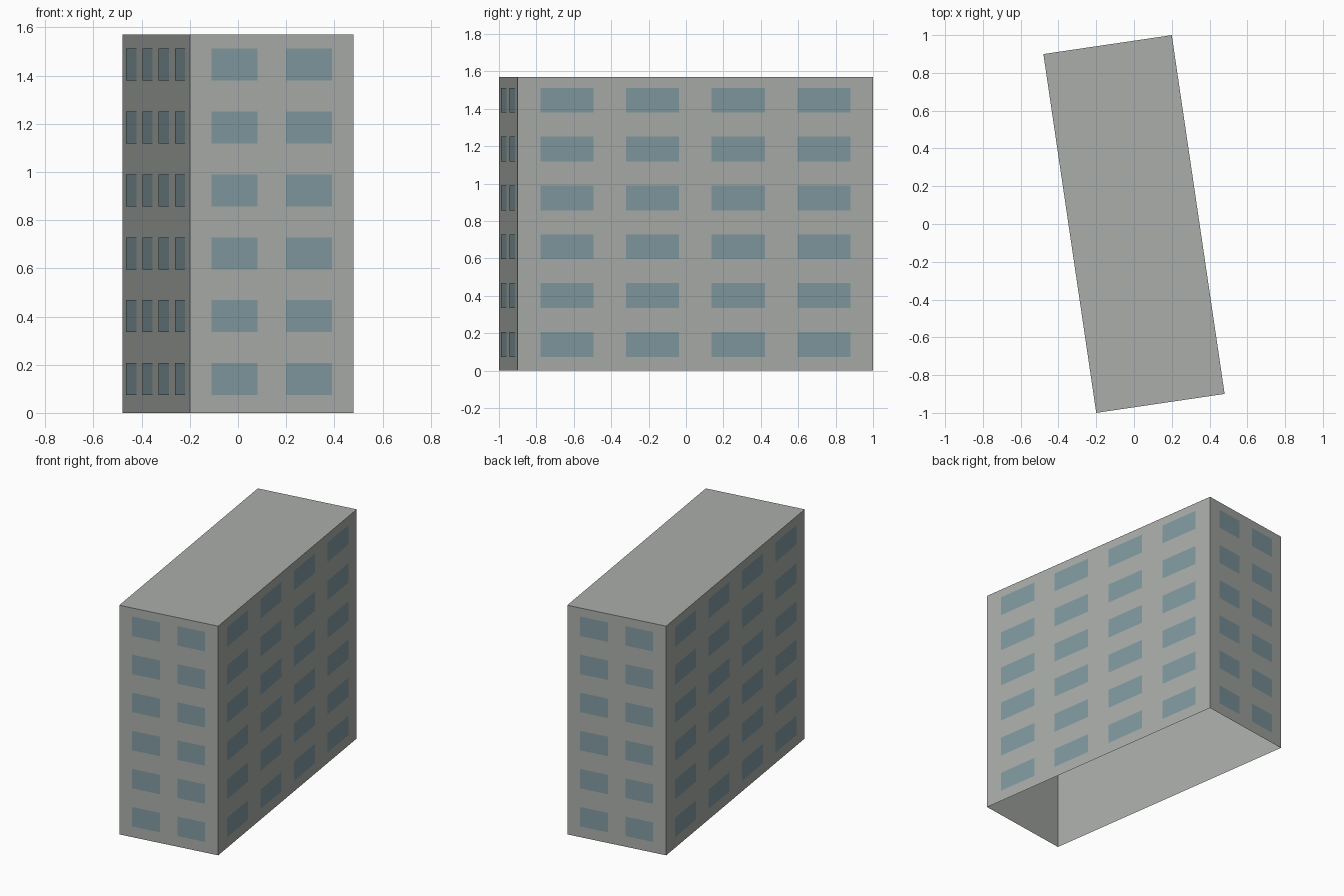
import bpy
import bmesh
from math import radians
from mathutils import Matrix

cube = bpy.data.objects.get("Cube")
if cube:
    bpy.data.objects.remove(cube, do_unlink=True)

WIDTH, LENGTH, HEIGHT = 0.687, 1.92, 1.57
FLOORS = 6
TURN = Matrix.Rotation(radians(8.38), 4, 'Z')
GAP = 0.002  # window plates sit just outside the walls


def material(name, rgb):
    m = bpy.data.materials.new(name)
    m.use_nodes = True
    colour = (*rgb, 1)
    m.diffuse_color = colour
    m.node_tree.nodes["Principled BSDF"].inputs["Base Color"].default_value = colour
    return m


def add_object(name, bm, mat):
    mesh = bpy.data.meshes.new(name)
    bm.transform(TURN)
    bm.to_mesh(mesh)
    bm.free()
    mesh.materials.append(mat)
    obj = bpy.data.objects.new(name, mesh)
    bpy.context.collection.objects.link(obj)
    return obj


concrete = material("concrete grey", (0.40, 0.42, 0.395))
glass = material("window blue grey", (0.22, 0.32, 0.35))

# Building shell: walls and flat roof, open underneath
bm = bmesh.new()
bmesh.ops.create_cube(bm, size=1)
bmesh.ops.scale(bm, vec=(WIDTH, LENGTH, HEIGHT), verts=bm.verts)
bmesh.ops.translate(bm, vec=(0, 0, HEIGHT / 2), verts=bm.verts)
bottom = [f for f in bm.faces if f.normal.z < -0.5]
bmesh.ops.delete(bm, geom=bottom, context='FACES_ONLY')
add_object("building_shell", bm, concrete)


def window_grid(name, angle, distance, columns, pitch, width):
    """Rows of window plates on the wall facing -y turned by angle."""
    bm = bmesh.new()
    turn = Matrix.Rotation(radians(angle), 4, 'Z')
    y = -distance - GAP
    for row in range(FLOORS):
        low = 0.074 + row * 0.261
        high = low + 0.133
        for col in range(columns):
            x = (col - (columns - 1) / 2) * pitch
            a, b = x - width / 2, x + width / 2
            corners = [(a, y, low), (b, y, low), (b, y, high), (a, y, high)]
            bm.faces.new([bm.verts.new(c) for c in corners])
    bm.transform(turn)
    add_object(name, bm, glass)


# Windows on the two narrow ends and the two long sides
for name, angle in (("front_windows", 0), ("back_windows", 180)):
    window_grid(name, angle, LENGTH / 2, 2, 0.313, 0.192)
for name, angle in (("left_windows", 90), ("right_windows", 270)):
    window_grid(name, angle, WIDTH / 2, 4, 0.463, 0.288)
